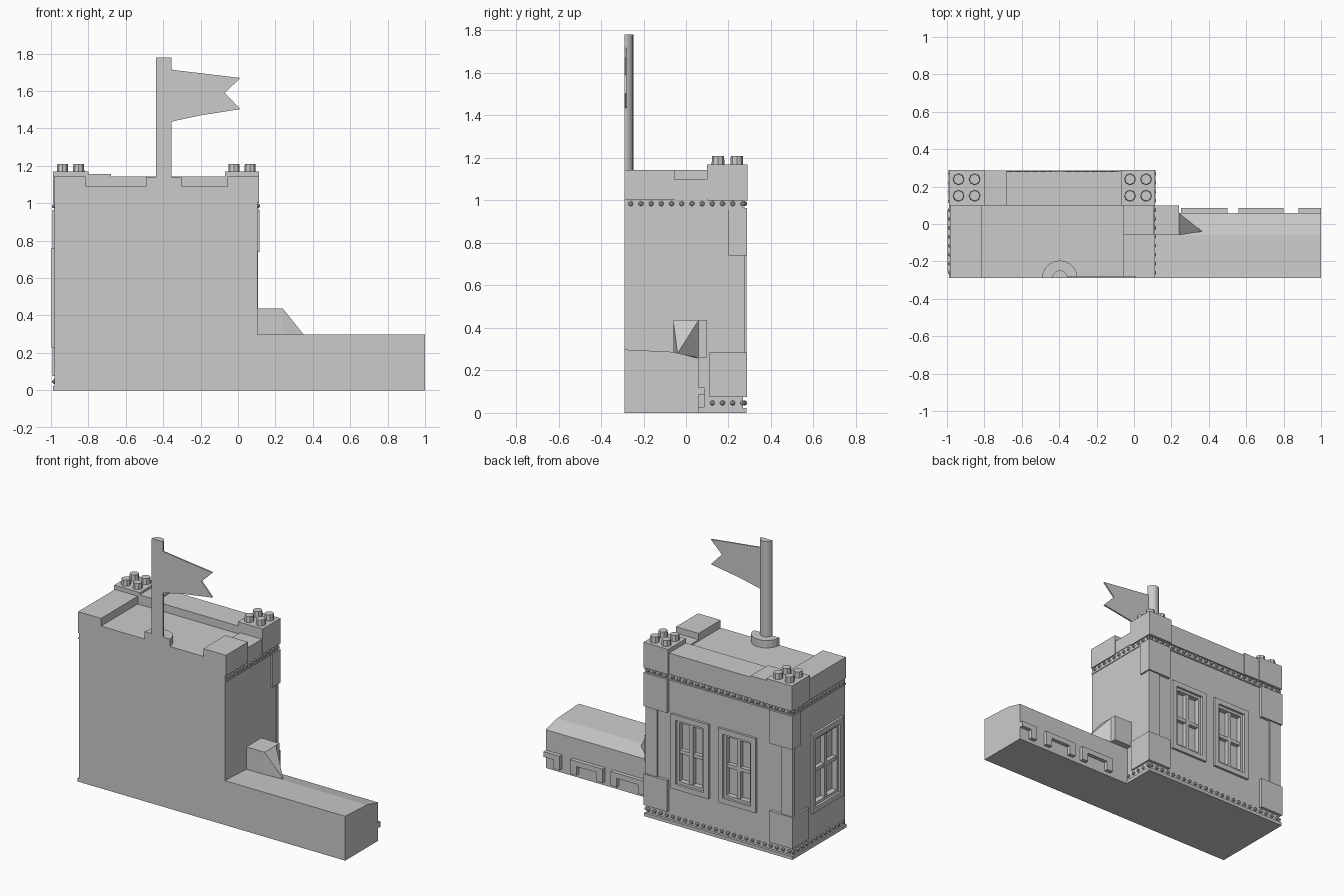
import bpy, bmesh, math
from mathutils import Vector

old = bpy.data.objects.get("Cube")
if old:
    bpy.data.objects.remove(old)

grey = bpy.data.materials.new("stone grey")
grey.use_nodes = True
colour = (0.6, 0.6, 0.6, 1)
grey.diffuse_color = colour
grey.node_tree.nodes["Principled BSDF"].inputs["Base Color"].default_value = colour


def finish(name, bm):
    bmesh.ops.recalc_face_normals(bm, faces=bm.faces)
    mesh = bpy.data.meshes.new(name)
    bm.to_mesh(mesh)
    bm.free()
    mesh.materials.append(grey)
    ob = bpy.data.objects.new(name, mesh)
    bpy.context.collection.objects.link(ob)
    return ob


def add_box(bm, x0, x1, y0, y1, z0, z1):
    vs = bmesh.ops.create_cube(bm, size=1)["verts"]
    for v in vs:
        v.co = ((x0 + x1) / 2 + v.co.x * (x1 - x0),
                (y0 + y1) / 2 + v.co.y * (y1 - y0),
                (z0 + z1) / 2 + v.co.z * (z1 - z0))


def boxes(name, *dims):
    bm = bmesh.new()
    for d in dims:
        add_box(bm, *d)
    return finish(name, bm)


def prism(name, pts, place, a, b):
    """Extrude a 2D profile from a to b; place maps (u, v, w) to a point."""
    bm = bmesh.new()
    face = bm.faces.new([bm.verts.new(place(u, v, a)) for u, v in pts])
    res = bmesh.ops.extrude_face_region(bm, geom=[face])
    shift = Vector(place(0, 0, b)) - Vector(place(0, 0, a))
    moved = [g for g in res["geom"] if isinstance(g, bmesh.types.BMVert)]
    bmesh.ops.translate(bm, verts=moved, vec=shift)
    return finish(name, bm)


def hull(name, pts):
    bm = bmesh.new()
    verts = [bm.verts.new(p) for p in pts]
    bmesh.ops.convex_hull(bm, input=verts)
    return finish(name, bm)


LEFT, RIGHT, FRONT, BACK = 0.105, -0.98, -0.29, 0.268

# Tower body with recessed window openings
body = boxes("tower_body", (RIGHT, LEFT, FRONT, BACK, 0, 1.09))


def window(name, c, half, z0, z1, to_box):
    """Frame, sash and glazing bars; to_box maps (u0, u1, out0, out1, z0, z1)."""
    f, s = 0.035, 0.018
    u0, u1 = c - half, c + half
    cutter = boxes(name + "_cutter",
                   to_box(u0 + f, u1 - f, -0.035, 0.05, z0 + f, z1 - f))
    mod = body.modifiers.new("opening", "BOOLEAN")
    mod.object, mod.operation, mod.solver = cutter, "DIFFERENCE", "EXACT"
    bpy.context.view_layer.objects.active = body
    with bpy.context.temp_override(object=body, active_object=body):
        bpy.ops.object.modifier_apply(modifier=mod.name)
    bpy.data.objects.remove(cutter)
    parts = []
    for inset, w, out in ((0, f, 0.016), (f, s, 0.0)):
        a, b, lo, hi = u0 + inset, u1 - inset, z0 + inset, z1 - inset
        parts += [(a, a + w, -0.035, out, lo, hi), (b - w, b, -0.035, out, lo, hi),
                  (a + w, b - w, -0.035, out, lo, lo + w),
                  (a + w, b - w, -0.035, out, hi - w, hi)]
    mid = (z0 + z1) / 2
    parts += [(c - 0.013, c + 0.013, -0.035, -0.005, z0 + f, z1 - f),
              (u0 + f, u1 - f, -0.035, -0.008, mid - 0.012, mid + 0.012)]
    boxes(name, *[to_box(*p) for p in parts])


def on_back(u0, u1, o0, o1, z0, z1):
    return (u0, u1, BACK + o0, BACK + o1, z0, z1)


def on_side(u0, u1, o0, o1, z0, z1):
    return (RIGHT - o1, RIGHT - o0, u0, u1, z0, z1)


window("back_window_left", -0.225, 0.14, 0.24, 0.74, on_back)
window("back_window_right", -0.575, 0.14, 0.24, 0.74, on_back)
window("side_window", -0.09, 0.165, 0.23, 0.76, on_side)

# Corner stones at the two back corners
boxes("corner_stones_left",
      (-0.06, 0.116, 0.2, 0.288, 0.74, 0.965), (-0.06, 0.116, 0.11, 0.288, 0.075, 0.285),
      (0.02, 0.108, 0.255, 0.278, 0.285, 0.74))
boxes("corner_stones_right",
      (-0.992, -0.82, 0.2, 0.288, 0.74, 0.965), (-0.992, -0.82, 0.11, 0.288, 0.075, 0.285),
      (-0.986, -0.9, 0.255, 0.278, 0.285, 0.74))

# Base ledge and thin course under the parapet
boxes("base_ledge", (-0.99, 0.112, FRONT, 0.285, 0, 0.022))
boxes("upper_course", (-0.985, 0.11, FRONT, 0.275, 0.958, 0.968))

# Rows of small beads on the back and sides
bm = bmesh.new()
for z in (0.047, 0.985):
    spots = [(RIGHT + 0.02 + i * 0.0455, BACK + 0.008) for i in range(24)]
    for x in (RIGHT - 0.003, LEFT + 0.002):
        spots += [(x, FRONT + 0.03 + i * 0.048) for i in range(12)]
    for x, y in spots:
        if z < 0.5 and x > LEFT and y < 0.06:
            continue
        vs = bmesh.ops.create_icosphere(bm, subdivisions=1, radius=0.013)["verts"]
        bmesh.ops.translate(bm, verts=vs, vec=(x, y, z))
finish("bead_rows", bm)

# Parapet
boxes("parapet_back", (-0.68, -0.07, 0.1, 0.28, 1.0, 1.142))
boxes("parapet_back_block", (-0.8, -0.68, 0.1, 0.286, 1.0, 1.155))
boxes("parapet_right", (-0.985, -0.815, FRONT, 0.1, 1.0, 1.142))
boxes("parapet_left_front", (-0.055, 0.113, FRONT, -0.055, 1.003, 1.142))
boxes("parapet_left_gap", (-0.055, 0.108, -0.055, 0.1, 1.01, 1.1))

# Corner blocks with four round studs each
for name, x0, x1 in (("right", -0.99, -0.8), ("left", -0.07, 0.113)):
    boxes("corner_block_" + name, (x0, x1, 0.1, 0.29, 1.0, 1.17))
    bm = bmesh.new()
    for sx in (-1, 1):
        for sy in (-1, 1):
            vs = bmesh.ops.create_cone(bm, cap_ends=True, segments=8, radius1=0.031,
                                       radius2=0.028, depth=0.05)["verts"]
            bmesh.ops.translate(bm, verts=vs, vec=((x0 + x1) / 2 + sx * 0.043,
                                                   0.195 + sy * 0.044, 1.185))
    finish("studs_" + name, bm)


# Flag, pole and base, all cut flat at the front
def half_round(r, n=10):
    return [(-0.397 + r * math.cos(math.pi * i / n), FRONT + r * math.sin(math.pi * i / n))
            for i in range(n + 1)]


upright = lambda u, v, w: (u, v, w)
prism("flag_base", half_round(0.095), upright, 1.08, 1.14)
prism("flag_pole", half_round(0.042), upright, 1.1, 1.78)
prism("flag", [(-0.37, 1.72), (-0.34, 1.712), (0.012, 1.67), (-0.07, 1.59), (0.012, 1.503),
               (-0.2, 1.47), (-0.34, 1.44), (-0.37, 1.43)],
      lambda u, v, w: (u, w, v), FRONT, FRONT + 0.01)

# Low wall with a gently sloping top
prism("low_wall", [(FRONT, 0), (0.06, 0), (0.06, 0.257), (-0.06, 0.287), (FRONT, 0.298)],
      lambda u, v, w: (w, u, v), 0.1, 1.0)

# Arched brackets along the back of the low wall
for i, (x0, x1) in enumerate(((0.25, 0.5), (0.56, 0.8), (0.88, 1.0))):
    legs = [(x0, x0 + 0.045, 0.055, 0.086, 0.025, 0.085)]
    if i < 2:
        legs.append((x1 - 0.045, x1, 0.055, 0.086, 0.025, 0.085))
    boxes("wall_bracket_%d" % (i + 1), (x0, x1, 0.055, 0.086, 0.085, 0.12), *legs)

# Step block and its sloping buttress
boxes("step_block", (0.1, 0.24, -0.06, 0.098, 0.26, 0.437))
hull("buttress", [(0.24, y, z) for y in (-0.06, 0.06) for z in (0.26, 0.437)]
     + [(0.365, -0.04, 0.28)])
